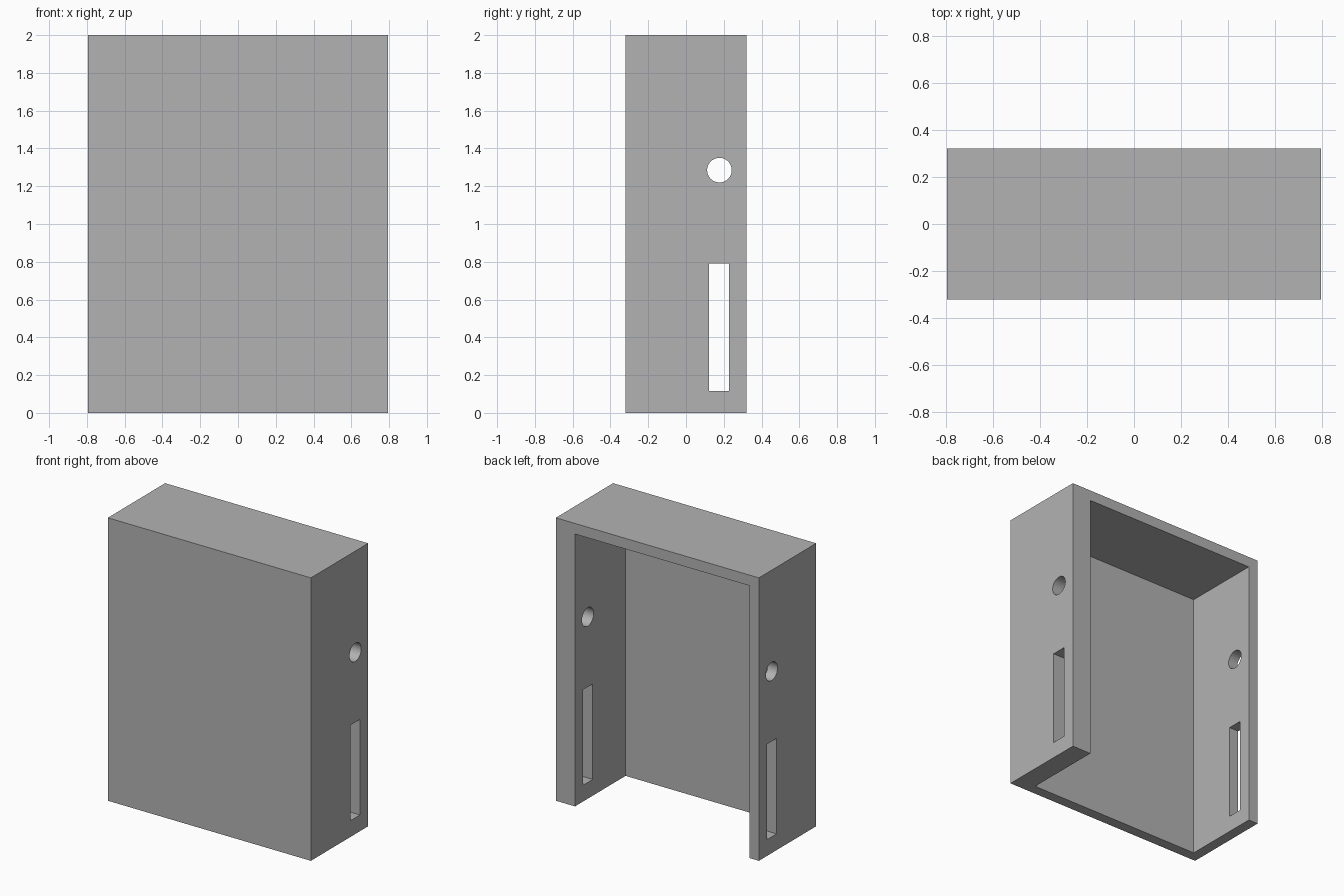
import bpy
import math

old = bpy.data.objects.get("Cube")
if old:
    bpy.data.objects.remove(old, do_unlink=True)

grey = bpy.data.materials.new("light_grey")
grey.use_nodes = True
colour = (0.45, 0.45, 0.45, 1)
grey.diffuse_color = colour
grey.node_tree.nodes["Principled BSDF"].inputs["Base Color"].default_value = colour

# Outer half sizes, height and wall thicknesses
HX, HY, H = 0.794, 0.32, 2.0
WALL, THICK_WALL = 0.075, 0.15


def box(name, low, high):
    """Box between two opposite corners."""
    bpy.ops.mesh.primitive_cube_add(size=1, location=[(a + b) / 2 for a, b in zip(low, high)])
    ob = bpy.context.object
    ob.name = name
    ob.scale = [b - a for a, b in zip(low, high)]
    bpy.ops.object.transform_apply(location=False, rotation=False, scale=True)
    ob.data.materials.append(grey)
    return ob


def cut(target, cutter):
    """Subtract the cutter, apply the result and discard the cutter."""
    cutter.hide_render = True
    mod = target.modifiers.new("cut", "BOOLEAN")
    mod.operation = "DIFFERENCE"
    mod.solver = "EXACT"
    mod.object = cutter
    bpy.ops.object.select_all(action="DESELECT")
    bpy.context.view_layer.objects.active = target
    target.select_set(True)
    bpy.ops.object.modifier_apply(modifier=mod.name)
    bpy.data.objects.remove(cutter, do_unlink=True)


# Enclosure, open at the back and the bottom, thicker on its left wall
case = box("case_shell", (-HX, -HY, 0), (HX, HY, H))
cut(case, box("cavity_cutter", (-HX + WALL, -HY + WALL, -1), (HX - THICK_WALL, 1, H - WALL)))

# Tall slot through both side walls
cut(case, box("slot_cutter", (-1, 0.122, 0.115), (1, 0.228, 0.79)))

# Round hole through both side walls
bpy.ops.mesh.primitive_cylinder_add(vertices=64, radius=0.065, depth=2,
                                    location=(0, 0.177, 1.285),
                                    rotation=(0, math.pi / 2, 0))
hole = bpy.context.object
hole.data.materials.append(grey)
cut(case, hole)

bpy.ops.object.shade_smooth_by_angle(angle=math.radians(30))
